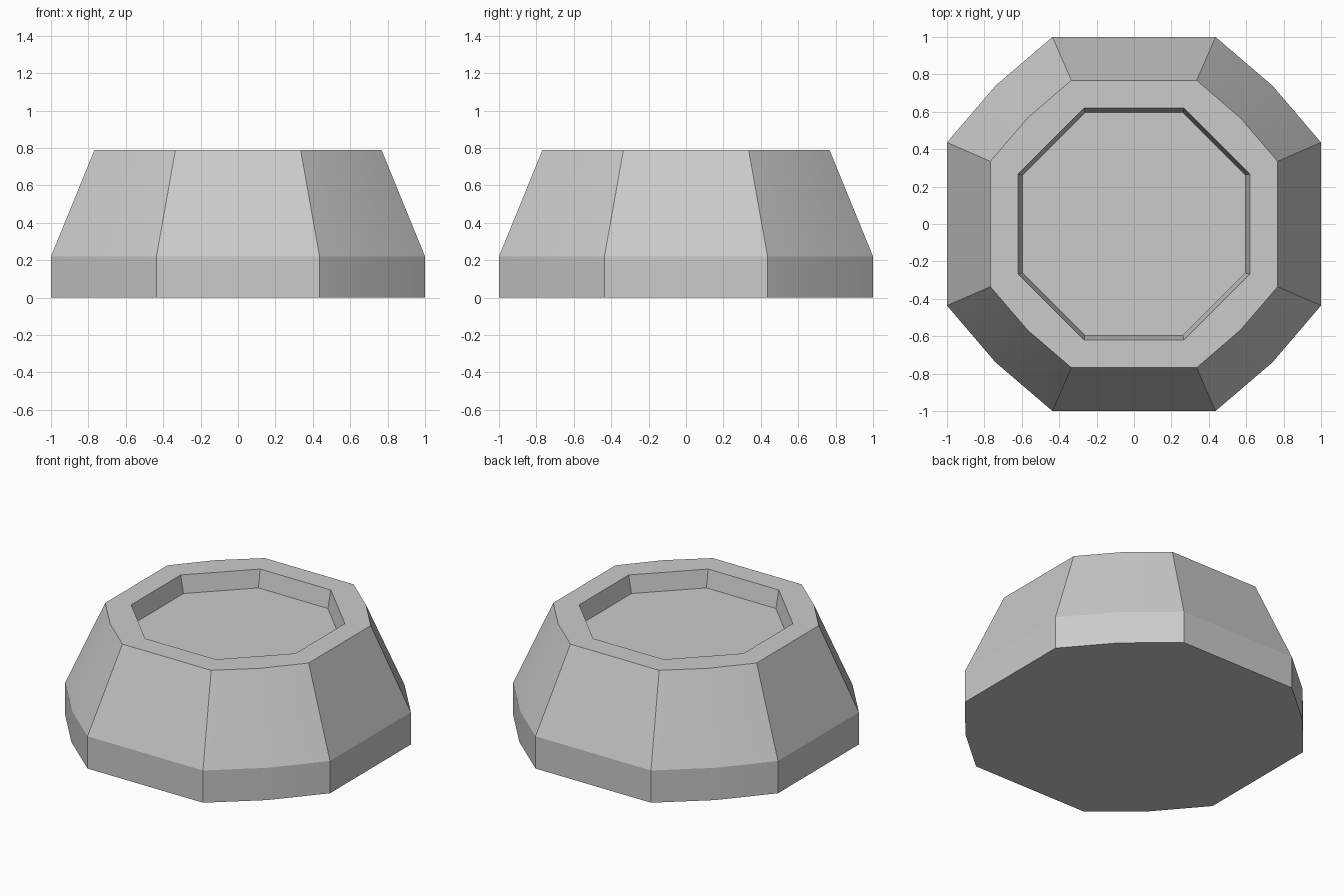
import bpy
import bmesh
import math

cube = bpy.data.objects.get("Cube")
if cube:
    bpy.data.objects.remove(cube, do_unlink=True)

grey = bpy.data.materials.new("light grey")
grey.use_nodes = True
colour = (0.6, 0.6, 0.6, 1)
grey.diffuse_color = colour
grey.node_tree.nodes["Principled BSDF"].inputs["Base Color"].default_value = colour


def ring(bm, reach, half_side, bulge, z):
    """Eight-sided ring with an extra point in the middle of each diagonal side."""
    quarter = [(half_side, -reach), (bulge, -bulge), (reach, -half_side)]
    points = []
    for _ in range(4):
        points += quarter
        quarter = [(-y, x) for x, y in quarter]
    return [bm.verts.new((x, y, z)) for x, y in points]


# Faceted pedestal: upright foot, sloping sides, flat rim and sunken top
bm = bmesh.new()
rings = [
    ring(bm, 1.0, 0.436, 0.74, 0.0),
    ring(bm, 1.0, 0.436, 0.74, 0.22),
    ring(bm, 0.768, 0.335, 0.568, 0.788),
    ring(bm, 0.62, 0.267, 0.4435, 0.788),
    ring(bm, 0.595, 0.262, 0.4285, 0.67),
]
for low, high in zip(rings, rings[1:]):
    for i in range(len(low)):
        j = (i + 1) % len(low)
        bm.faces.new((low[i], low[j], high[j], high[i]))
bm.faces.new(rings[0][::-1])
bm.faces.new(rings[-1])
bmesh.ops.recalc_face_normals(bm, faces=bm.faces)

mesh = bpy.data.meshes.new("pedestal")
bm.to_mesh(mesh)
bm.free()
mesh.materials.append(grey)
pedestal = bpy.data.objects.new("pedestal", mesh)
bpy.context.collection.objects.link(pedestal)

# Soften only the slight bend across each diagonal side
bpy.ops.object.select_all(action="DESELECT")
pedestal.select_set(True)
bpy.context.view_layer.objects.active = pedestal
bpy.ops.object.shade_smooth_by_angle(angle=math.radians(15))
